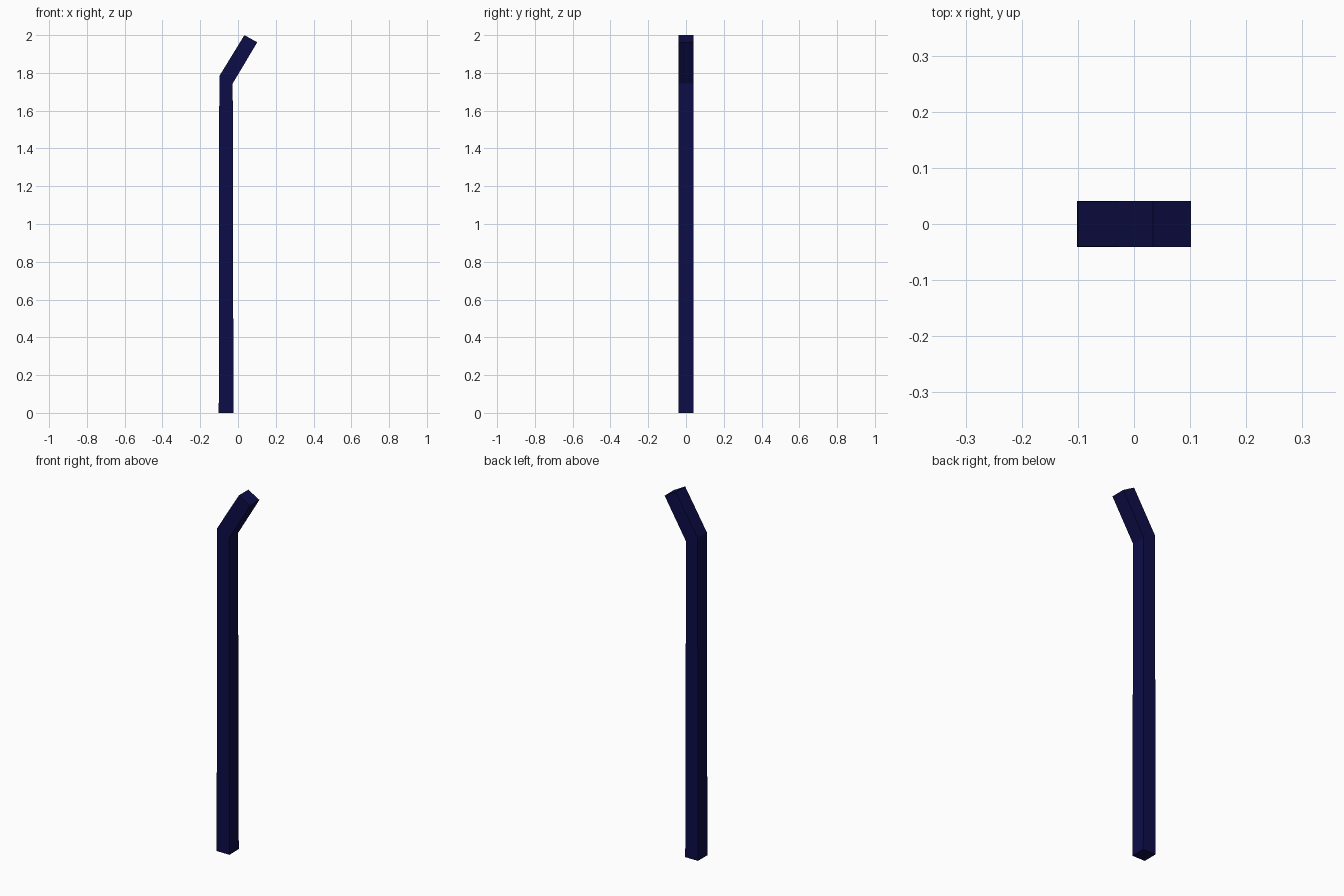
import bpy, bmesh

if "Cube" in bpy.data.objects:
    bpy.data.objects.remove(bpy.data.objects["Cube"])

# Square rings along the bent post: left (x, z), right (x, z), half depth
RINGS = [
    ((-0.102, 0.0), (-0.024, 0.0), 0.041),      # foot
    ((-0.099, 1.783), (-0.028, 1.744), 0.04),   # mitred bend
    ((0.034, 2.0), (0.102, 1.962), 0.041),      # slanted tip
]

bm = bmesh.new()
loops = []
for (lx, lz), (rx, rz), d in RINGS:
    corners = [(lx, -d, lz), (rx, -d, rz), (rx, d, rz), (lx, d, lz)]
    loops.append([bm.verts.new(c) for c in corners])

# Side walls
for a, b in zip(loops, loops[1:]):
    for i in range(4):
        j = (i + 1) % 4
        bm.faces.new((a[i], a[j], b[j], b[i]))

# End caps
bm.faces.new(reversed(loops[0]))
bm.faces.new(loops[-1])
bmesh.ops.recalc_face_normals(bm, faces=bm.faces)

mesh = bpy.data.meshes.new("bent_post")
bm.to_mesh(mesh)
bm.free()

# Dark navy paint
paint = bpy.data.materials.new("navy_paint")
paint.diffuse_color = (0.004, 0.004, 0.065, 1)
paint.use_nodes = True
paint.node_tree.nodes["Principled BSDF"].inputs["Base Color"].default_value = paint.diffuse_color
mesh.materials.append(paint)

post = bpy.data.objects.new("bent_post", mesh)
bpy.context.collection.objects.link(post)
